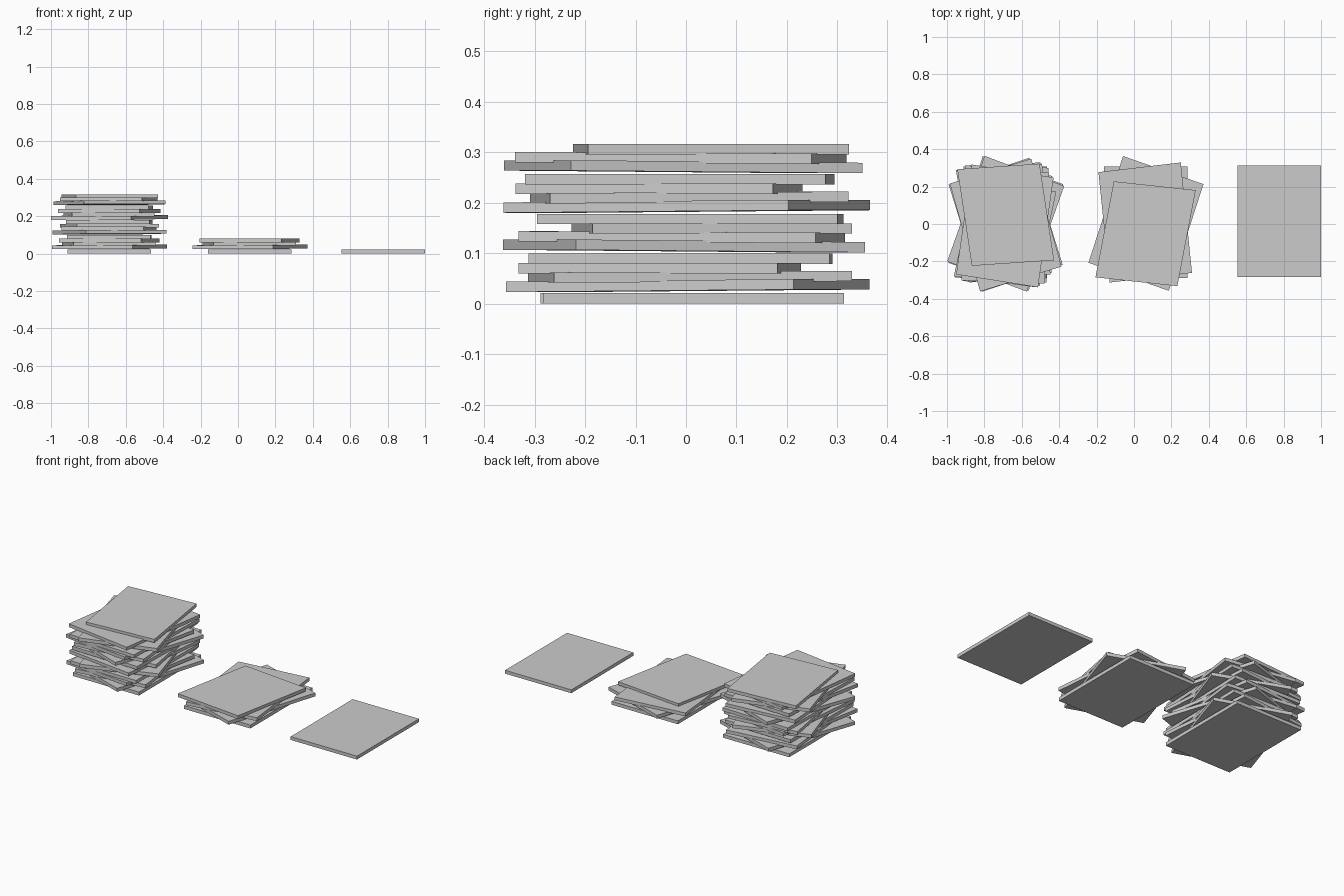
import bpy, bmesh, math
from mathutils import Matrix, Vector

if "Cube" in bpy.data.objects:
    bpy.data.objects.remove(bpy.data.objects["Cube"])

# One bundle of four sheets: centre, short edge vector, long edge vector (slightly skewed)
BUNDLE = [
    ((0.062, 0.010, 0.0108), (0.446, 0.0, 0.0), (0.0, 0.596, 0.0)),
    ((0.064, 0.003, 0.0360), (0.430, -0.150, 0.0), (0.185, 0.570, 0.005)),
    ((0.060, 0.008, 0.0535), (0.440, 0.052, 0.0), (-0.060, 0.590, 0.003)),
    ((0.062, -0.052, 0.0705), (0.438, -0.047, 0.0), (0.098, 0.513, 0.0)),
]
THICK = 0.0205
PITCH = 0.0785


def sheet(name, spec, place):
    """A thin slab spanned by two edge vectors."""
    c, a, b = (Vector(v) for v in spec)
    m = Matrix((a, b, (0, 0, THICK))).transposed().to_4x4()
    m.translation = c
    bm = bmesh.new()
    bmesh.ops.create_cube(bm, size=1.0, matrix=place @ m)
    bmesh.ops.recalc_face_normals(bm, faces=bm.faces)
    mesh = bpy.data.meshes.new(name)
    bm.to_mesh(mesh)
    bm.free()
    obj = bpy.data.objects.new(name, mesh)
    bpy.context.collection.objects.link(obj)


def stack(name, x, bundles):
    """Bundles piled up, every second one mirrored, each turned a little more."""
    for g in range(bundles):
        place = (Matrix.Translation((x, 0, g * PITCH))
                 @ Matrix.Rotation(math.radians(-0.75 * g), 4, 'Z')
                 @ Matrix.Diagonal((1, -1 if g % 2 else 1, 1, 1)))
        for i, spec in enumerate(BUNDLE):
            sheet(f"{name}_sheet_{g * 4 + i + 1}", spec, place)


# Tall stack, short stack, single sheet
stack("tall_stack", -0.75, 4)
stack("short_stack", 0.0, 1)
sheet("single_sheet", ((0.776, 0.015, 0.0108),) + BUNDLE[0][1:], Matrix.Identity(4))
